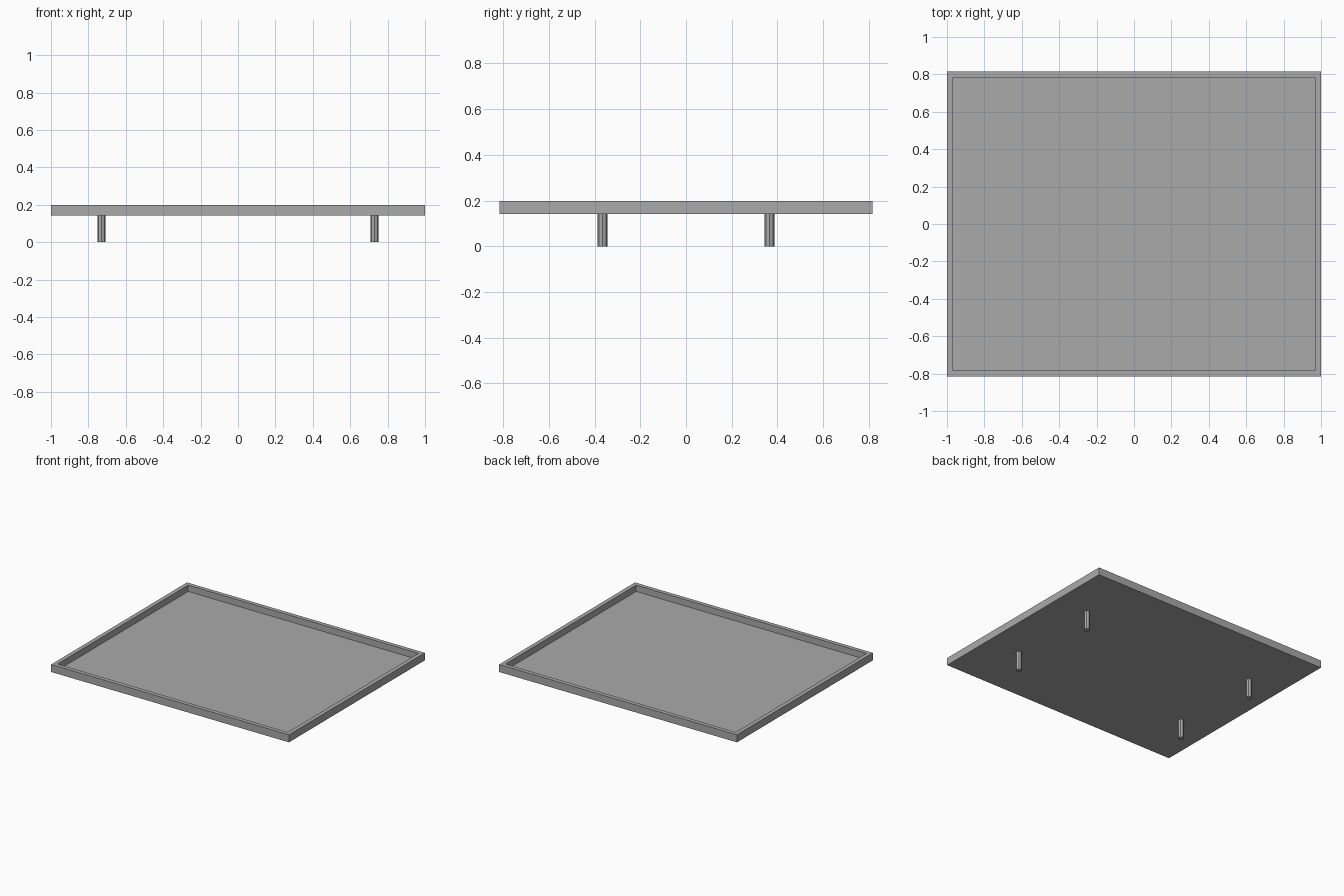
import bpy
import bmesh
from math import pi
from mathutils import Matrix, Vector

if "Cube" in bpy.data.objects:
    bpy.data.objects.remove(bpy.data.objects["Cube"], do_unlink=True)

WIDTH, DEPTH = 2.0, 1.632
TOP, BASE = 0.199, 0.142
RIM, RECESS = 0.045, 0.048
LEG_X, LEG_Y, LEG_SIZE = 0.73, 0.365, 0.044

grey = bpy.data.materials.new("plain_grey")
grey.use_nodes = True
grey.diffuse_color = (0.4, 0.4, 0.4, 1)
grey.node_tree.nodes["Principled BSDF"].inputs["Base Color"].default_value = grey.diffuse_color


def add_object(name, bm):
    mesh = bpy.data.meshes.new(name)
    bm.to_mesh(mesh)
    bm.free()
    mesh.materials.append(grey)
    obj = bpy.data.objects.new(name, mesh)
    bpy.context.collection.objects.link(obj)
    return obj


# Shallow tray: a slab whose top face is inset and pushed down
bm = bmesh.new()
bmesh.ops.create_cube(bm, size=1, matrix=Matrix.Translation((0, 0, (TOP + BASE) / 2))
                      @ Matrix.Diagonal((WIDTH, DEPTH, TOP - BASE, 1)))
top = max(bm.faces, key=lambda f: f.calc_center_median().z)
bmesh.ops.inset_region(bm, faces=[top], thickness=RIM)
floor = bmesh.ops.extrude_discrete_faces(bm, faces=[top])["faces"][0]
bmesh.ops.translate(bm, verts=floor.verts, vec=Vector((0, 0, -RECESS)))
add_object("tray", bm)

# Four short eight-sided legs
for side, sx in (("right", -1), ("left", 1)):
    for end, sy in (("front", -1), ("back", 1)):
        bm = bmesh.new()
        bmesh.ops.create_cone(bm, cap_ends=True, segments=8, radius1=LEG_SIZE / 2,
                              radius2=LEG_SIZE / 2, depth=BASE,
                              matrix=Matrix.Translation((sx * LEG_X, sy * LEG_Y, BASE / 2)))
        add_object(f"{end}_{side}_leg", bm)
